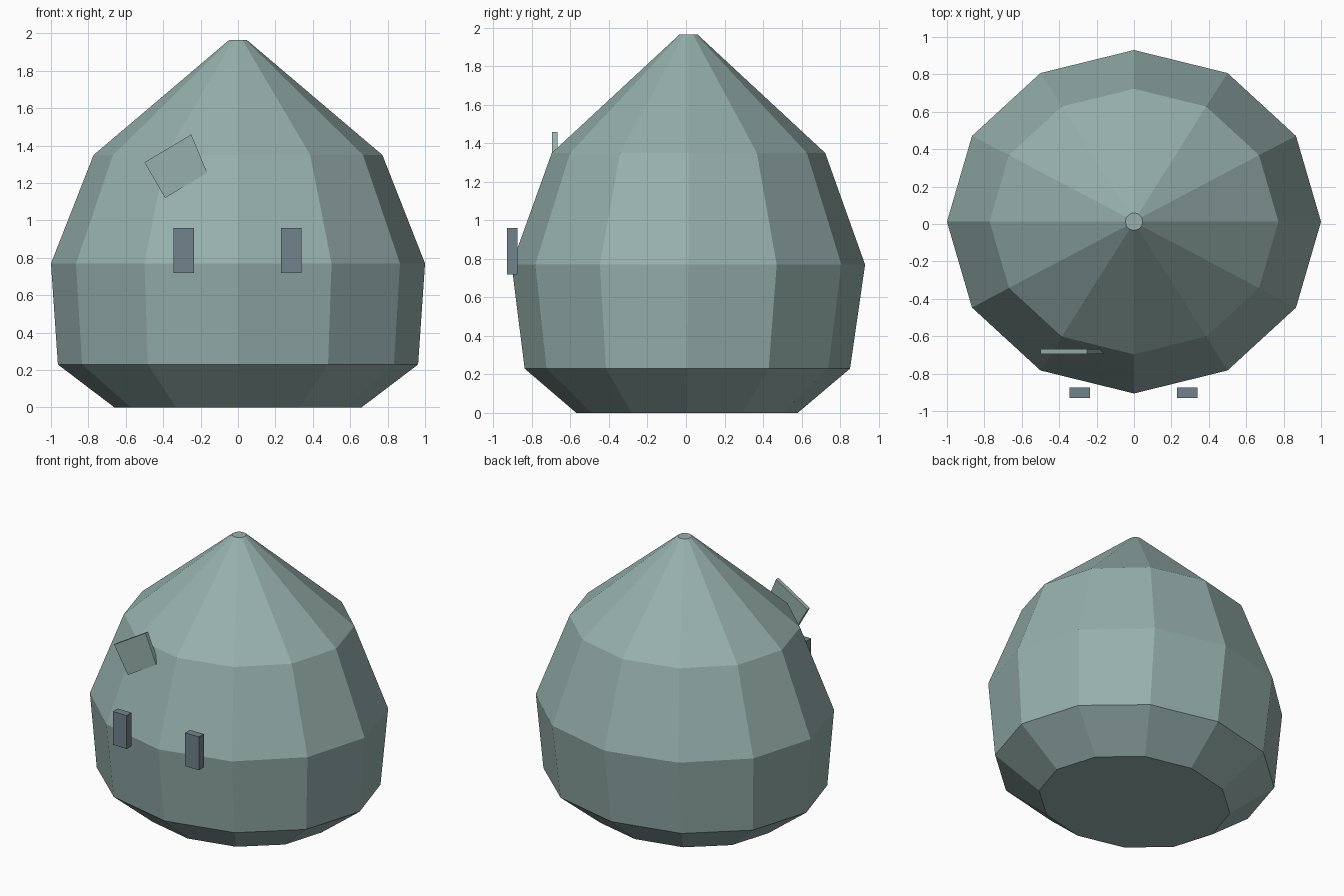
import bpy, bmesh, math

if "Cube" in bpy.data.objects:
    bpy.data.objects.remove(bpy.data.objects["Cube"])


def material(name, colour):
    m = bpy.data.materials.new(name)
    m.diffuse_color = (*colour, 1)
    m.use_nodes = True
    m.node_tree.nodes["Principled BSDF"].inputs["Base Color"].default_value = m.diffuse_color
    return m


def make_object(name, bm, mat):
    bmesh.ops.recalc_face_normals(bm, faces=bm.faces)
    me = bpy.data.meshes.new(name)
    bm.to_mesh(me)
    bm.free()
    me.materials.append(mat)
    ob = bpy.data.objects.new(name, me)
    bpy.context.collection.objects.link(ob)
    return ob


def plate(name, outline, y_front, y_back, mat):
    """Extrude an (x, z) outline from y_front to y_back."""
    bm = bmesh.new()
    front = [bm.verts.new((x, y_front, z)) for x, z in outline]
    back = [bm.verts.new((x, y_back, z)) for x, z in outline]
    bm.faces.new(front)
    bm.faces.new(back[::-1])
    n = len(outline)
    for i in range(n):
        j = (i + 1) % n
        bm.faces.new((front[i], back[i], back[j], front[j]))
    return make_object(name, bm, mat)


sage = material("sage_green", (0.305, 0.434, 0.413))
slate = material("slate_blue", (0.165, 0.227, 0.262))

# Body: twelve-sided elliptical rings (z, x radius, y radius, y centre)
SIDES = 12
RINGS = [(0.0, 0.66, 0.575, 0.005), (0.23, 0.963, 0.845, 0.007),
         (0.77, 1.0, 0.918, 0.012), (1.35, 0.772, 0.71, 0.013),
         (1.965, 0.047, 0.047, 0.013)]
bm = bmesh.new()
rings = []
for z, rx, ry, cy in RINGS:
    angles = [2 * math.pi * i / SIDES for i in range(SIDES)]
    rings.append([bm.verts.new((rx * math.cos(a), cy + ry * math.sin(a), z)) for a in angles])
for low, high in zip(rings, rings[1:]):
    for i in range(SIDES):
        j = (i + 1) % SIDES
        bm.faces.new((low[i], low[j], high[j], high[i]))
bm.faces.new(rings[0][::-1])
bm.faces.new(rings[-1])
make_object("body", bm, sage)

# Eyes: small upright blocks
for side, x in (("left", -0.29), ("right", 0.285)):
    w, lo, hi = 0.055, 0.72, 0.96
    plate(side + "_eye", [(x - w, lo), (x + w, lo), (x + w, hi), (x - w, hi)],
          -0.93, -0.875, slate)

# Tilted patch on the forehead
plate("forehead_patch", [(-0.5, 1.31), (-0.39, 1.12), (-0.165, 1.255), (-0.25, 1.46)],
      -0.695, -0.667, sage)
